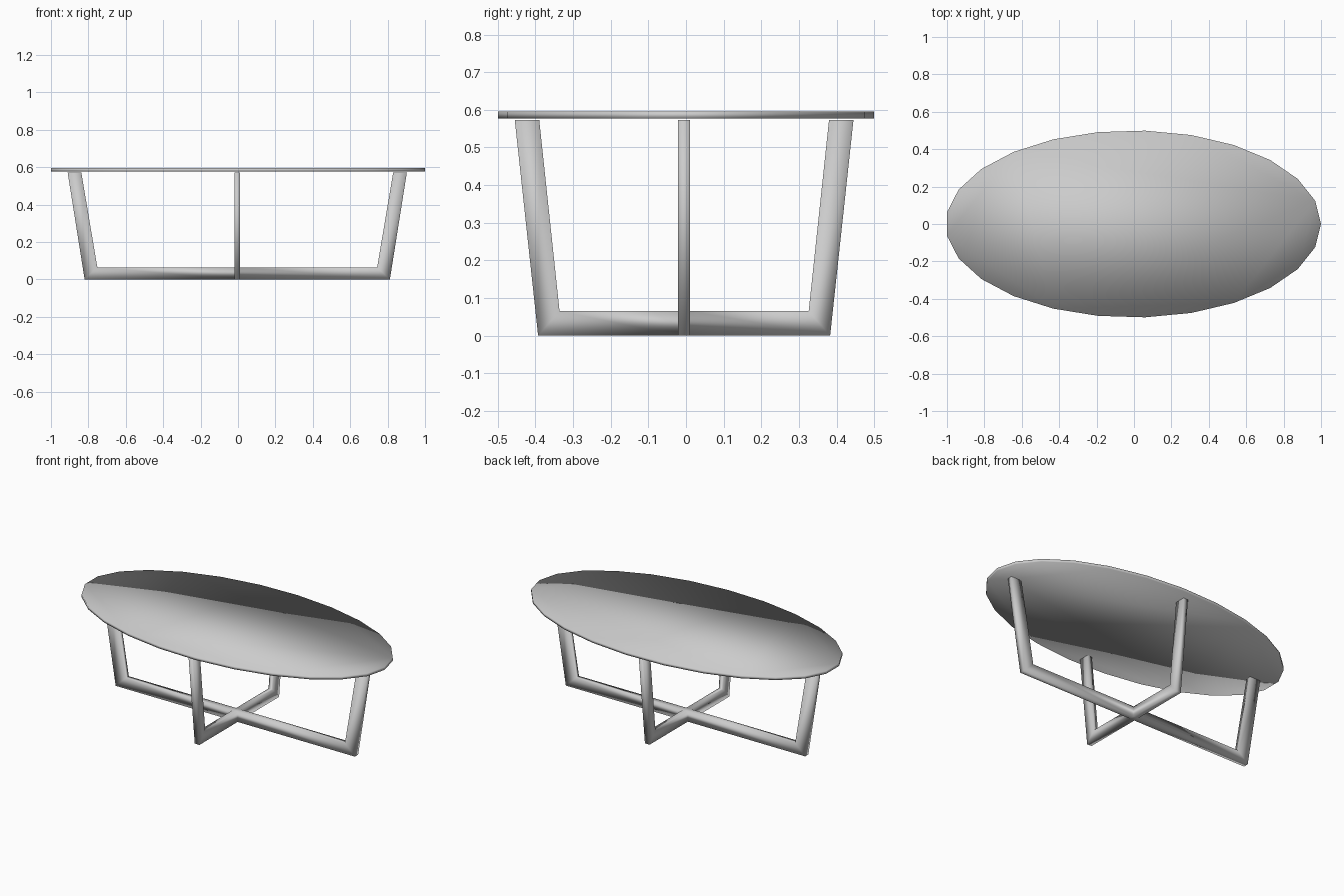
import bpy
import bmesh
import math
from mathutils import Vector

old = bpy.data.objects.get("Cube")
if old:
    bpy.data.objects.remove(old, do_unlink=True)

grey = bpy.data.materials.new("light grey")
grey.use_nodes = True
colour = (0.6, 0.6, 0.6, 1)
grey.diffuse_color = colour
grey.node_tree.nodes["Principled BSDF"].inputs["Base Color"].default_value = colour


def finish(bm, name, location):
    """Turn a bmesh into a smooth-shaded grey object."""
    bmesh.ops.recalc_face_normals(bm, faces=bm.faces)
    for face in bm.faces:
        face.smooth = True
    mesh = bpy.data.meshes.new(name)
    bm.to_mesh(mesh)
    bm.free()
    mesh.materials.append(grey)
    obj = bpy.data.objects.new(name, mesh)
    obj.location = location
    bpy.context.collection.objects.link(obj)
    return obj


# Oval table top: thin slab with a faceted outline
SIDES = 25
bm = bmesh.new()
rim = []
for i in range(SIDES):
    a = 2 * math.pi * i / SIDES
    rim.append(bm.verts.new((1.004 * math.cos(a), 0.5 * math.sin(a), 0.577)))
slab = bm.faces.new(rim)
upper = bmesh.ops.extrude_face_region(bm, geom=[slab], use_keep_orig=True)
raised = [v for v in upper["geom"] if isinstance(v, bmesh.types.BMVert)]
bmesh.ops.translate(bm, verts=raised, vec=(0, 0, 0.018))
finish(bm, "table_top", (-0.004, 0, 0))

# Crossed base: four bent arms growing out of a shared central hub
HALF = 0.016
BAR = 0.065
LEG_TOP = 0.573
bm = bmesh.new()
hub = {}
for sx in (-1, 1):
    for sy in (-1, 1):
        for z in (0, BAR):
            hub[sx, sy, z] = bm.verts.new((sx * HALF, sy * HALF, z))
for z in (0, BAR):
    bm.faces.new([hub[-1, -1, z], hub[1, -1, z], hub[1, 1, z], hub[-1, 1, z]])


def add_arm(dx, dy, outer, inner, top_outer, top_inner):
    """Bar along (dx, dy) that turns up into a leaning leg."""
    out = Vector((dx, dy, 0))
    side = Vector((-dy, dx, 0))

    def pair(reach, z):
        return [bm.verts.new(out * reach + side * s * HALF + Vector((0, 0, z)))
                for s in (-1, 1)]

    def hub_pair(z):
        return [hub[dx - dy * s, dy + dx * s, z] for s in (-1, 1)]

    sections = [hub_pair(0) + hub_pair(BAR)[::-1],
                pair(outer, 0) + pair(inner, BAR)[::-1],
                pair(top_outer, LEG_TOP) + pair(top_inner, LEG_TOP)[::-1]]
    for a, b in zip(sections, sections[1:]):
        for i in range(4):
            j = (i + 1) % 4
            bm.faces.new([a[i], a[j], b[j], b[i]])
    bm.faces.new(sections[-1])


for sign in (-1, 1):
    add_arm(sign, 0, 0.816, 0.748, 0.907, 0.834)
    add_arm(0, sign, 0.388, 0.331, 0.45, 0.385)
finish(bm, "crossed_base", (-0.004, -0.005, 0))
